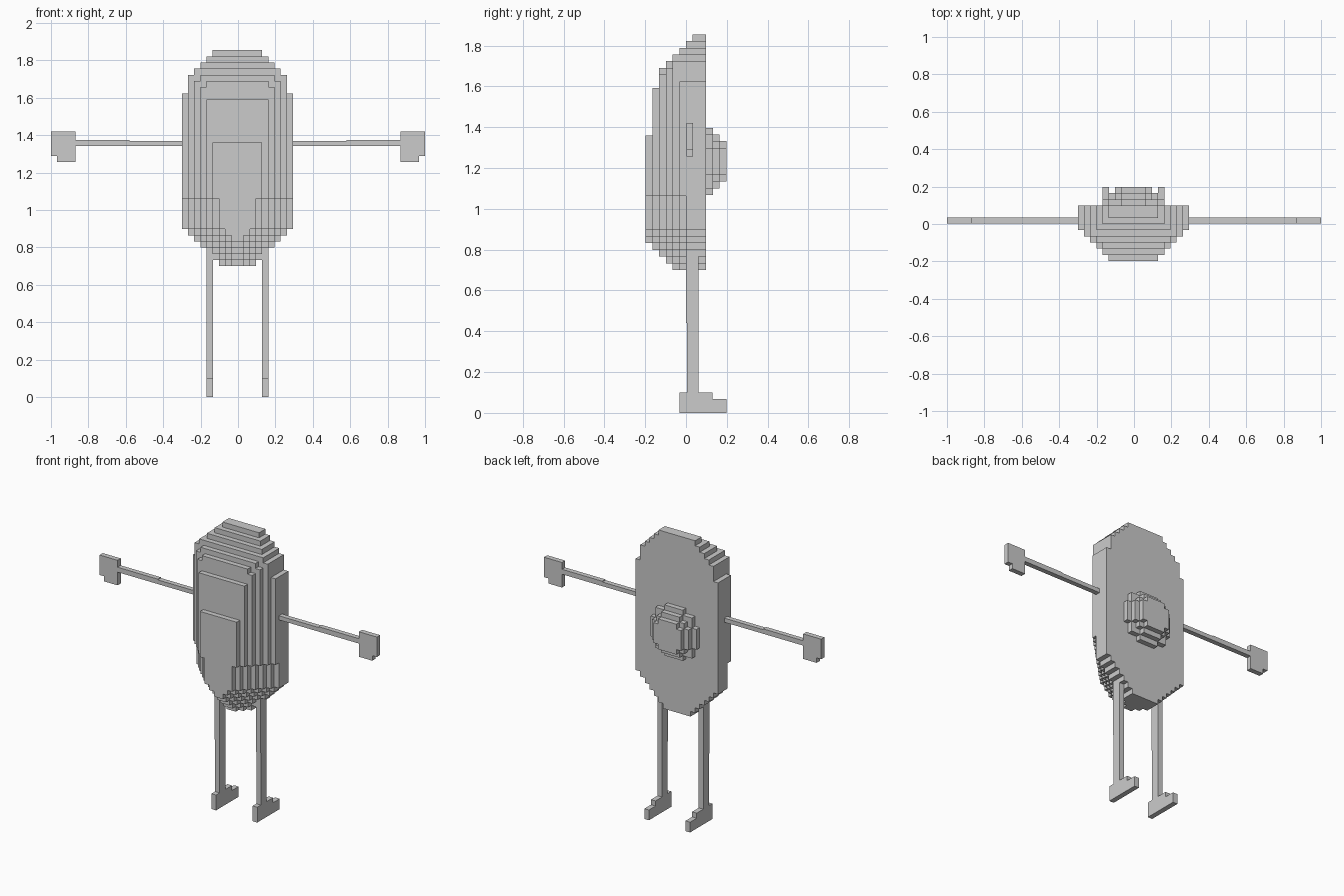
import bpy
import bmesh
import math

if "Cube" in bpy.data.objects:
    bpy.data.objects.remove(bpy.data.objects["Cube"])

U = 0.033                     # edge of one block
CX, Y0, Z0 = -0.003, -0.198, 0.70

grey = bpy.data.materials.new("plain_grey")
grey.use_nodes = True
colour = (0.6, 0.6, 0.6, 1)
grey.diffuse_color = colour
grey.node_tree.nodes["Principled BSDF"].inputs["Base Color"].default_value = colour


def finish(name, bm):
    bmesh.ops.recalc_face_normals(bm, faces=bm.faces)
    mesh = bpy.data.meshes.new(name)
    bm.to_mesh(mesh)
    bm.free()
    mesh.materials.append(grey)
    obj = bpy.data.objects.new(name, mesh)
    bpy.context.collection.objects.link(obj)
    return obj


def prism(name, outline, direction):
    """Closed solid swept from a planar outline."""
    bm = bmesh.new()
    face = bm.faces.new([bm.verts.new(p) for p in outline])
    swept = bmesh.ops.extrude_face_region(bm, geom=[face], use_keep_orig=True)
    moved = [v for v in swept["geom"] if isinstance(v, bmesh.types.BMVert)]
    bmesh.ops.translate(bm, verts=moved, vec=direction)
    return finish(name, bm)


def slab(name, halves, bottom, y, depth):
    """Stepped symmetric slab: halves gives the half width of each block row."""
    rows = [(i, h) for i, h in enumerate(halves) if h > 0]
    side = []
    for n, (i, h) in enumerate(rows):
        if n == 0 or rows[n - 1][1] != h:
            side.append((h, i))
        if n == len(rows) - 1 or rows[n + 1][1] != h:
            side.append((h, i + 1))
    pts = side + [(-h, i) for h, i in reversed(side)]
    outline = [(CX + h * U, y, bottom + i * U) for h, i in pts]
    return prism(name, outline, (0, depth, 0))


# Rounded body, stacked from the bulging front to the flat back
TOPS = [20, 27, 30, 31, 32, 33, 34, 35]


def crown(row):
    return 9 if row < 28 else 8 if row < 31 else 38 - row


def body_half(layer, row):
    if row < 11:                                  # tapered base
        return 3 + min(layer, 6) - max(0, 6 - row)
    half = min(4 + layer, crown(row))
    if layer in (2, 3) and row == TOPS[layer] - 1:
        half -= 1
    return half


for layer, top in enumerate(TOPS):
    depth = 2 * U if layer == 7 else U
    slab(f"body_layer_{layer + 1}", [body_half(layer, r) for r in range(top)],
         Z0, Y0 + layer * U, depth)

# Round stepped knob on the back
for step, radius in enumerate((5, 4, 3)):
    halves = []
    for r in range(2 * radius):
        dz = r + 0.5 - radius
        halves.append(math.floor(math.sqrt(radius ** 2 - dz ** 2) + 0.5))
    slab(f"knob_layer_{step + 1}", halves, 1.232 - radius * U,
         Y0 + (9 + step) * U, U)


def box(name, x, y, z):
    outline = [(x[0], y[0], z[0]), (x[1], y[0], z[0]),
               (x[1], y[0], z[1]), (x[0], y[0], z[1])]
    return prism(name, outline, (0, y[1] - y[0], 0))


for side, s in (("left", 1), ("right", -1)):
    # Arms in two segments
    arm_y = (0.002, 0.034)
    box(side + "_upper_arm", (s * 0.28, s * 0.58), arm_y, (1.343, 1.370))
    box(side + "_forearm", (s * 0.58, s * 0.87), arm_y, (1.343, 1.375))

    # Hands with a notched outer lower corner
    shape = [(0.87, 1.257), (0.967, 1.257), (0.967, 1.29),
             (1.0, 1.29), (1.0, 1.42), (0.87, 1.42)]
    prism(side + "_hand", [(s * x, arm_y[0], z) for x, z in shape], (0, U, 0))

    # Legs in two segments
    inner = CX + s * 4 * U
    outer = CX + s * 5 * U
    box(side + "_thigh", (inner, outer), (0.0, 0.062), (0.44, 0.82))
    box(side + "_shin", (inner, outer), (0.004, 0.062), (0.1, 0.44))

    # Stepped feet
    shape = [(-0.033, 0), (0.198, 0), (0.198, 0.067),
             (0.13, 0.067), (0.13, 0.1), (-0.033, 0.1)]
    prism(side + "_foot", [(inner, y, z) for y, z in shape], (outer - inner, 0, 0))
